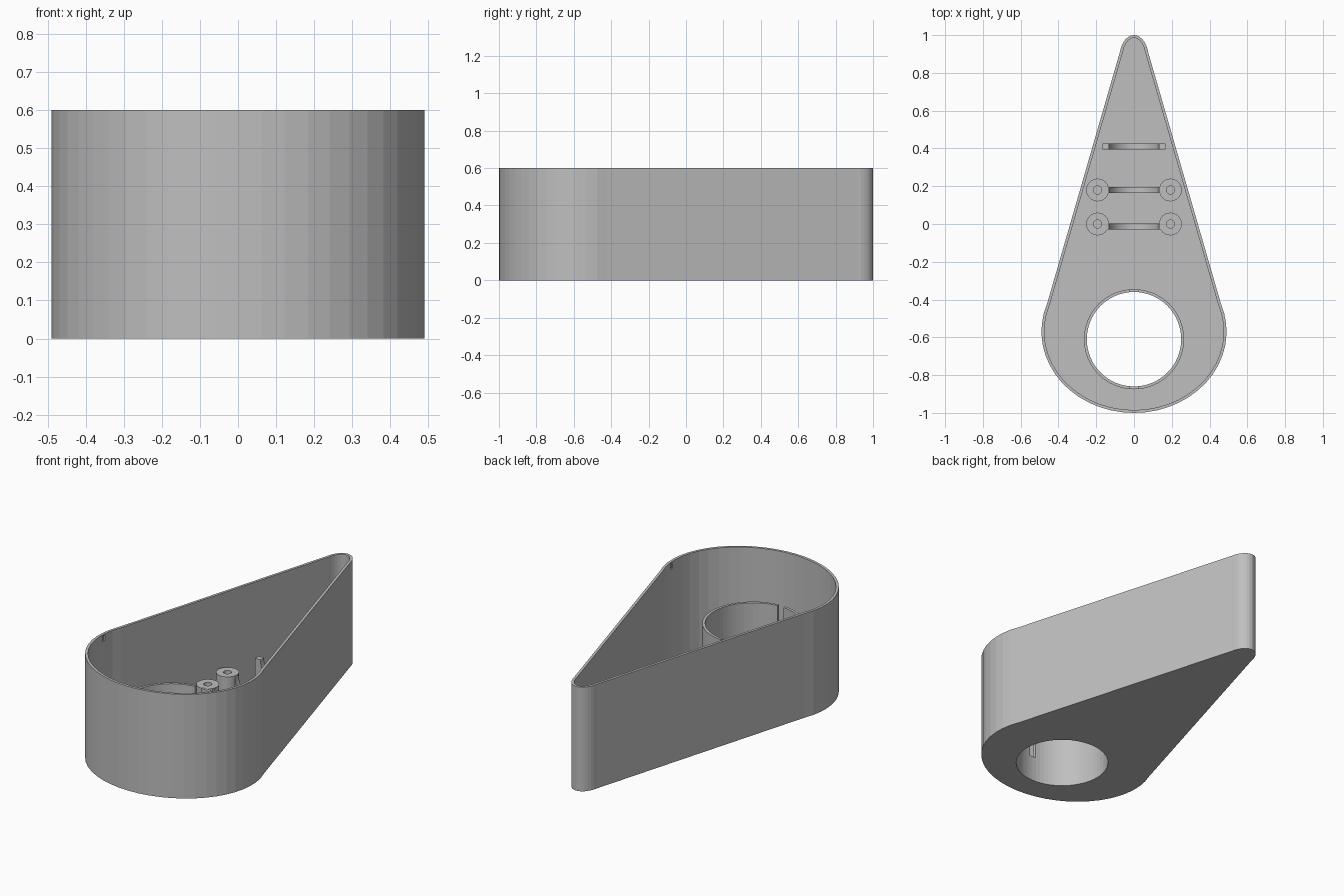
import bpy, bmesh
from math import sin, cos, pi, radians
from mathutils import Vector, Matrix

if "Cube" in bpy.data.objects:
    bpy.data.objects.remove(bpy.data.objects["Cube"])

grey = bpy.data.materials.new("plain grey")
grey.use_nodes = True
grey.diffuse_color = (0.52, 0.52, 0.52, 1)
grey.node_tree.nodes["Principled BSDF"].inputs["Base Color"].default_value = (0.52, 0.52, 0.52, 1)

HEIGHT, WALL, FLOOR = 0.6, 0.015, 0.02
TUBE_Y, TUBE_TOP = -0.61, 0.35


def prism(name, points, low, high, along_y=False):
    """Extrude a closed 2D outline along z, or along y for upright profiles."""
    bm = bmesh.new()
    face = bm.faces.new([bm.verts.new((a, b, low)) for a, b in points])
    new = bmesh.ops.extrude_face_region(bm, geom=[face])["geom"]
    top = [v for v in new if isinstance(v, bmesh.types.BMVert)]
    bmesh.ops.translate(bm, verts=top, vec=(0, 0, high - low))
    if along_y:
        swap = Matrix(((1, 0, 0, 0), (0, 0, 1, 0), (0, 1, 0, 0), (0, 0, 0, 1)))
        bm.transform(swap)
    bmesh.ops.recalc_face_normals(bm, faces=bm.faces)
    mesh = bpy.data.meshes.new(name)
    bm.to_mesh(mesh)
    bm.free()
    mesh.materials.append(grey)
    obj = bpy.data.objects.new(name, mesh)
    bpy.context.collection.objects.link(obj)
    return obj


def cut(obj, cutter):
    """Subtract a cutter from an object, then drop the cutter."""
    mod = obj.modifiers.new("cut", "BOOLEAN")
    mod.operation, mod.solver, mod.object = "DIFFERENCE", "EXACT", cutter
    bpy.context.view_layer.objects.active = obj
    bpy.ops.object.modifier_apply(modifier=mod.name)
    bpy.data.objects.remove(cutter)


def circle(x, y, r, n):
    return [(x + r * cos(2 * pi * i / n), y + r * sin(2 * pi * i / n)) for i in range(n)]


def box(x, y, w, d):
    return [(x - w, y - d), (x + w, y - d), (x + w, y + d), (x - w, y + d)]


def arc(cy, a, b, start, end, n):
    angles = [radians(start + (end - start) * i / n) for i in range(n + 1)]
    return [(a * cos(t), cy + b * sin(t)) for t in angles]


def inset(points, d):
    """Offset a counter-clockwise outline inwards."""
    result = []
    for i, p in enumerate(points):
        p = Vector(p)
        e1 = (p - Vector(points[i - 1])).normalized()
        e2 = (Vector(points[(i + 1) % len(points)]) - p).normalized()
        n = (Vector((-e1.y, e1.x)) + Vector((-e2.y, e2.x))).normalized()
        result.append(tuple(p + n * d / n.dot(Vector((-e1.y, e1.x)))))
    return result


# Teardrop tub: wide round end at the front, narrow rounded tip at the back
outline = arc(-0.57, 0.49, 0.43, -200, 20, 30) + arc(0.885, 0.076, 0.115, 15, 165, 14)
tub = prism("teardrop_tub", outline, 0, HEIGHT)
cut(tub, prism("cavity", inset(outline, WALL), FLOOR, HEIGHT + 0.1))
cut(tub, prism("floor_hole", circle(0, TUBE_Y, 0.25, 64), -0.1, 0.1))

# Small catch recesses inside the rim
for side in (-1, 1):
    cut(tub, prism("catch_recess", box(side * 0.472, -0.545, 0.01, 0.01), 0.56, 0.592))

# Ring wall around the hole, slotted at front and back
tube = prism("ring_wall", circle(0, TUBE_Y, 0.265, 64), FLOOR, TUBE_TOP)
cut(tube, prism("bore", circle(0, TUBE_Y, 0.25, 64), -0.1, 0.5))
for side in (-1, 1):
    cut(tube, prism("slot", box(0, TUBE_Y + side * 0.26, 0.02, 0.04), 0.15, 0.5))

# Screw posts with blind holes
for row, y in (("back", 0.18), ("front", 0.0)):
    for side, x in (("left", 0.193), ("right", -0.193)):
        post = prism(f"{row}_{side}_screw_post", circle(x, y, 0.06, 32), FLOOR, 0.18)
        cut(post, prism("screw_hole", circle(x, y, 0.022, 20), FLOOR + 0.01, 0.3))

# Cradle ribs with a half-round saddle
for name, y, half, top in (("back", 0.41, 0.167, 0.185),
                           ("middle", 0.18, 0.145, 0.175),
                           ("front", -0.013, 0.145, 0.175)):
    saddle = arc(top, 0.133, 0.133, 0, -180, 24)
    profile = [(-half, top), (-half, FLOOR), (half, FLOOR), (half, top)] + saddle
    prism(f"{name}_cradle_rib", profile, y - 0.016, y + 0.016, along_y=True)
